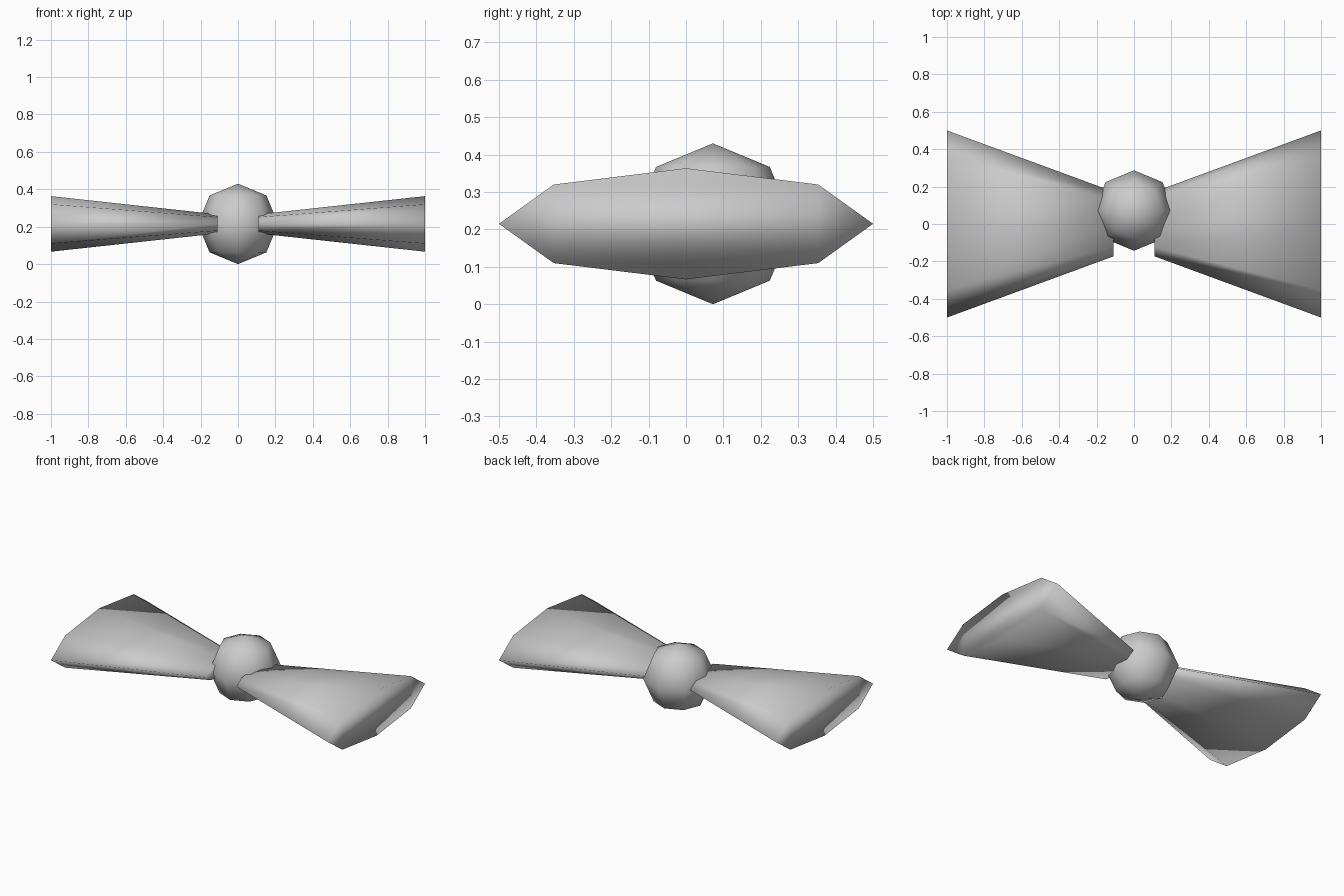
import bpy, bmesh, math
from mathutils import Matrix

if "Cube" in bpy.data.objects:
    bpy.data.objects.remove(bpy.data.objects["Cube"])

grey = bpy.data.materials.new("light_grey")
grey.diffuse_color = (0.6, 0.6, 0.6, 1)
grey.use_nodes = True
grey.node_tree.nodes["Principled BSDF"].inputs["Base Color"].default_value = grey.diffuse_color

MID_Z = 0.215          # height of the shared centre line
INNER, OUTER = 0.11, 1.0


def finish(name, bm):
    bmesh.ops.recalc_face_normals(bm, faces=bm.faces)
    for f in bm.faces:
        f.smooth = True
    mesh = bpy.data.meshes.new(name)
    bm.to_mesh(mesh)
    bm.free()
    mesh.materials.append(grey)
    obj = bpy.data.objects.new(name, mesh)
    bpy.context.collection.objects.link(obj)
    return obj


# Flattened eight-sided wings, narrow at the knot and wide at the ends
for name, side in (("left_wing", -1), ("right_wing", 1)):
    bm = bmesh.new()
    bmesh.ops.create_cone(bm, cap_ends=True, cap_tris=False, segments=8,
                          radius1=0.5, radius2=0.173, depth=OUTER - INNER)
    place = (Matrix.Translation((side * (OUTER + INNER) / 2, 0, MID_Z))
             @ Matrix.Diagonal((1, 1, 0.297, 1))
             @ Matrix.Rotation(-side * math.pi / 2, 4, 'Y'))
    bmesh.ops.transform(bm, matrix=place, verts=bm.verts)
    finish(name, bm)

# Low-poly round knot, set slightly towards the back
bm = bmesh.new()
bmesh.ops.create_uvsphere(bm, u_segments=8, v_segments=4, radius=0.215)
bmesh.ops.translate(bm, vec=(0, 0.072, MID_Z), verts=bm.verts)
finish("centre_knot", bm)
